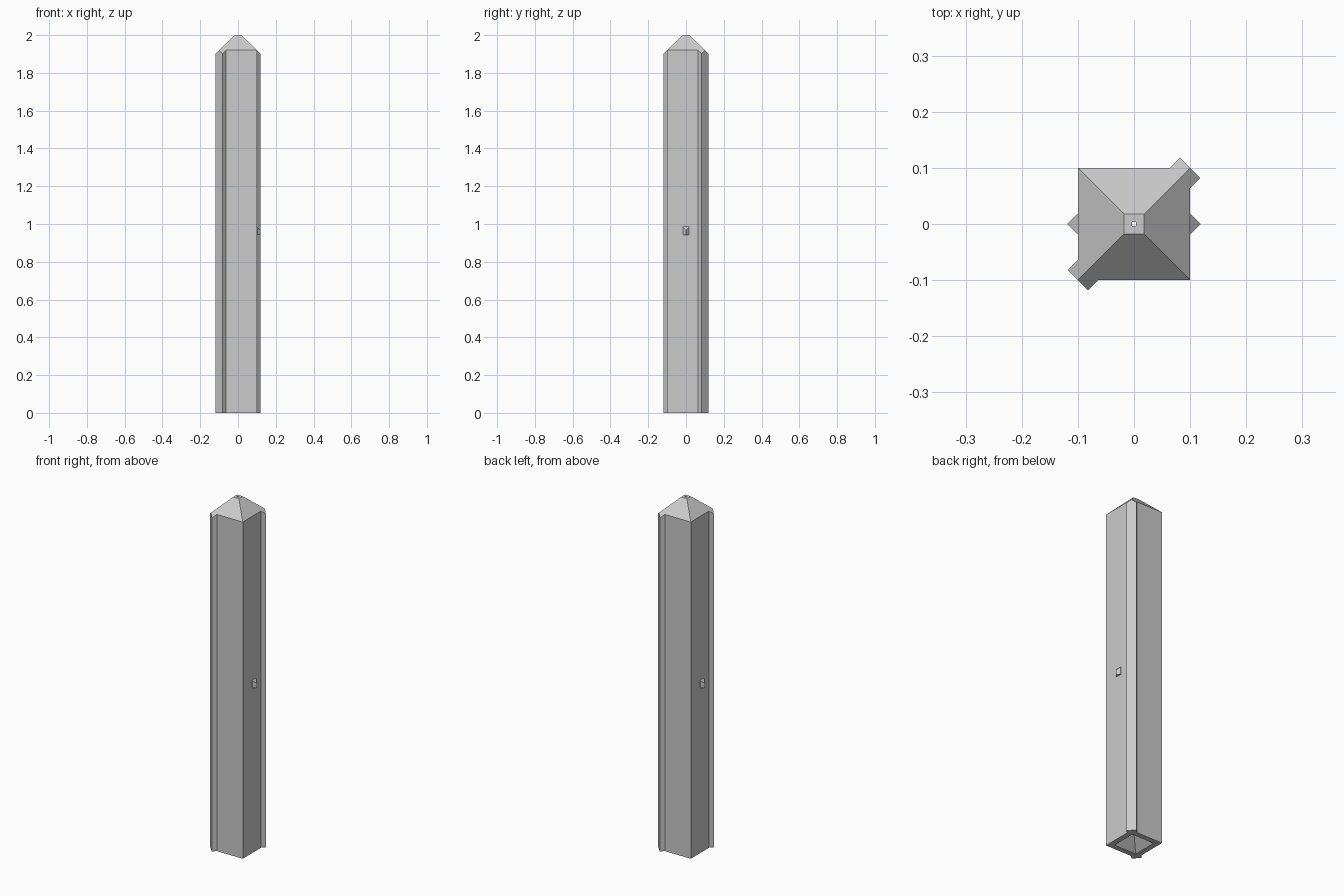
import bpy
import bmesh
from mathutils import Vector

cube = bpy.data.objects.get("Cube")
if cube:
    bpy.data.objects.remove(cube, do_unlink=True)

# Single plain grey
GREY = (0.6, 0.6, 0.6, 1.0)
grey = bpy.data.materials.new("plain grey")
grey.use_nodes = True
grey.diffuse_color = GREY
grey.node_tree.nodes["Principled BSDF"].inputs["Base Color"].default_value = GREY


def make_object(name, bm):
    bmesh.ops.recalc_face_normals(bm, faces=bm.faces)
    mesh = bpy.data.meshes.new(name)
    bm.to_mesh(mesh)
    bm.free()
    mesh.materials.append(grey)
    obj = bpy.data.objects.new(name, mesh)
    bpy.context.collection.objects.link(obj)
    return obj


def prism(outline, bottom, top):
    bm = bmesh.new()
    face = bm.faces.new([bm.verts.new((x, y, bottom)) for x, y in outline])
    out = bmesh.ops.extrude_face_region(bm, geom=[face], use_keep_orig=True)
    verts = [g for g in out["geom"] if isinstance(g, bmesh.types.BMVert)]
    bmesh.ops.translate(bm, verts=verts, vec=(0, 0, top - bottom))
    bmesh.ops.recalc_face_normals(bm, faces=bm.faces)
    return bm


def slice_off(bm, point, normal):
    # Remove everything beyond the plane and close the cut
    out = bmesh.ops.bisect_plane(
        bm, geom=bm.verts[:] + bm.edges[:] + bm.faces[:], dist=1e-6,
        plane_co=point, plane_no=normal, clear_outer=True)
    edges = [g for g in out["geom_cut"] if isinstance(g, bmesh.types.BMEdge)]
    bmesh.ops.edgeloop_fill(bm, edges=edges)


def square_stack(rings):
    # Square rings (half width, height) joined into a closed solid
    bm = bmesh.new()
    loops = [[bm.verts.new((sx * h, sy * h, z))
              for sx, sy in ((-1, -1), (1, -1), (1, 1), (-1, 1))]
             for h, z in rings]
    for a, b in zip(loops, loops[1:]):
        for i in range(4):
            j = (i + 1) % 4
            bm.faces.new((a[i], a[j], b[j], b[i]))
    bm.faces.new(loops[0][::-1])
    bm.faces.new(loops[-1])
    return bm


# Post: square section with a diagonal rib on two opposite corners
HALF, RIB, TIP, HEIGHT, EAVES = 0.1, 0.018, 0.018, 2.0, 1.92
half_outline = [(HALF, -HALF), (HALF, HALF - 2 * RIB),
                (HALF + RIB, HALF - RIB), (HALF - RIB, HALF + RIB),
                (HALF - 2 * RIB, HALF)]
outline = half_outline + [(-x, -y) for x, y in half_outline]
bm = prism(outline, 0, HEIGHT)

# Truncated pyramid cap that carries on over the ribs
rise, run = HEIGHT - EAVES, HALF - TIP
for dx, dy in ((1, 0), (-1, 0), (0, 1), (0, -1)):
    slice_off(bm, Vector((dx * HALF, dy * HALF, EAVES)),
              Vector((dx * rise, dy * rise, run)))
post = make_object("post", bm)

# Pyramid socket underneath and a thin bore up through the tip
cutter = make_object("socket_cutter", square_stack(
    [(0.081, -0.01), (0.004, 0.06), (0.004, 2.1)]))
cutter.hide_render = True
cut = post.modifiers.new("socket", "BOOLEAN")
cut.operation = "DIFFERENCE"
cut.solver = "EXACT"
cut.object = cutter
bpy.context.view_layer.objects.active = post
bpy.ops.object.modifier_apply(modifier=cut.name)
bpy.data.objects.remove(cutter, do_unlink=True)

# Small wedge pegs on both sides, with tops sloping outward
for side, name in ((1, "left_peg"), (-1, "right_peg")):
    wedge = [(0.09, -0.017), (0.102, -0.017), (0.119, 0),
             (0.102, 0.017), (0.09, 0.017)]
    bm = prism([(side * x, y) for x, y in wedge], 0.942, 1.0)
    slice_off(bm, Vector((side * 0.102, 0, 0.984)), Vector((side, 0, 1)))
    make_object(name, bm)
